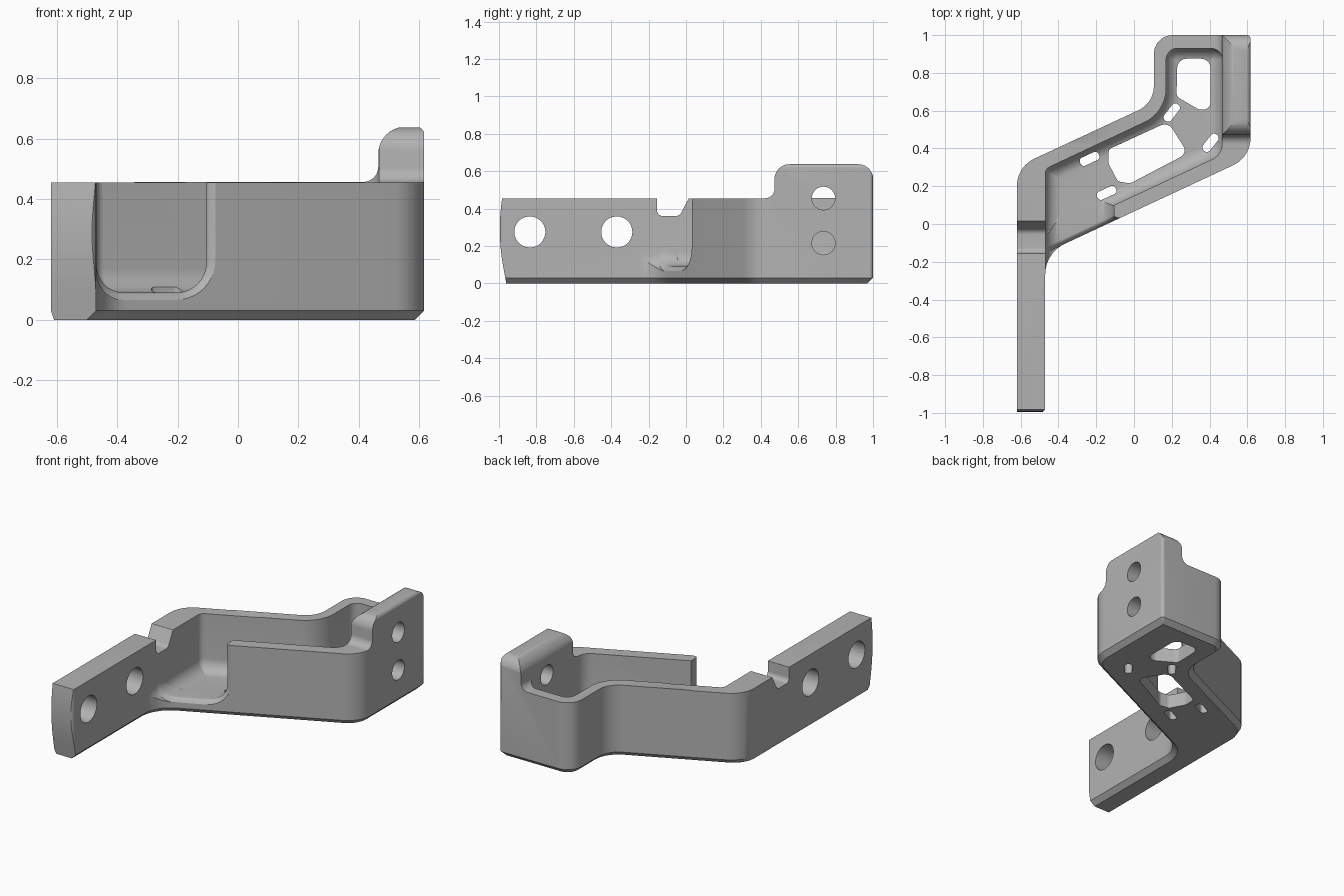
import bpy, bmesh, math
from mathutils import Vector

if "Cube" in bpy.data.objects:
    bpy.data.objects.remove(bpy.data.objects["Cube"])

grey = bpy.data.materials.new("plain grey")
grey.use_nodes = True
grey.diffuse_color = (0.45, 0.45, 0.45, 1)
grey.node_tree.nodes["Principled BSDF"].inputs["Base Color"].default_value = (0.45, 0.45, 0.45, 1)


def rounded(points, radii, n=10):
    """Polygon with filleted corners, n + 1 points per corner."""
    pts, out = [Vector(p) for p in points], []
    for i, p in enumerate(pts):
        a = (pts[i - 1] - p).normalized()
        b = (pts[(i + 1) % len(pts)] - p).normalized()
        r = max(radii[i], 0.001)
        half = a.angle(b) / 2
        centre = p + (a + b).normalized() * r / math.sin(half)
        s, e = p + a * r / math.tan(half) - centre, p + b * r / math.tan(half) - centre
        w = math.pi - 2 * half
        for k in range(n + 1):
            f = k / n
            out.append(centre + (s * math.sin((1 - f) * w) + e * math.sin(f * w)) / math.sin(w))
    return out


def inset(points, radii, dists):
    """Move each edge of a counterclockwise polygon inward, adjusting fillets."""
    pts, new, rad = [Vector(p) for p in points], [], []
    for i, p in enumerate(pts):
        u = (p - pts[i - 1]).normalized()
        v = (pts[(i + 1) % len(pts)] - p).normalized()
        d1, d2 = dists[i - 1], dists[i]
        turn = u.x * v.y - u.y * v.x
        new.append(p + (u * d2 - v * d1) * (-1 / turn))
        rad.append(radii[i] - math.copysign(min(d1, d2), turn))
    return new, rad


def loft(name, rings):
    """Closed solid through a stack of rings."""
    bm = bmesh.new()
    loops = [[bm.verts.new(p) for p in ring] for ring in rings]
    for lo, hi in zip(loops, loops[1:]):
        for i in range(len(lo)):
            j = (i + 1) % len(lo)
            bm.faces.new((lo[i], lo[j], hi[j], hi[i]))
    bm.faces.new(loops[0][::-1])
    bm.faces.new(loops[-1])
    bmesh.ops.recalc_face_normals(bm, faces=bm.faces)
    mesh = bpy.data.meshes.new(name)
    bm.to_mesh(mesh)
    bm.free()
    mesh.materials.append(grey)
    obj = bpy.data.objects.new(name, mesh)
    bpy.context.collection.objects.link(obj)
    return obj


def prism(name, ring, axis, lo, hi):
    def place(p, h):
        return {"x": (h, p.x, p.y), "y": (p.x, h, p.y), "z": (p.x, p.y, h)}[axis]
    return loft(name, [[place(p, h) for p in ring] for h in (lo, hi)])


def apply_boolean(target, cutter, operation):
    cutter.hide_render = True
    bpy.context.view_layer.objects.active = target
    mod = target.modifiers.new(cutter.name, "BOOLEAN")
    mod.object, mod.operation, mod.solver = cutter, operation, "EXACT"
    bpy.ops.object.modifier_apply(modifier=mod.name)
    bpy.data.objects.remove(cutter)


# Bracket body: plan outline with a chamfered lower edge
SLOPE = 0.467
plan = [(-.62, -1), (-.47, -1), (-.47, -.153), (.617, .354), (.617, 1), (.105, 1), (.105, .64), (-.62, .303)]
plan_r = [.005, .03, .18, .16, .02, .1, .14, .16]
foot = rounded(*inset(plan, plan_r, [.003, .03, .03, .03, .03, .03, .03, .01]))
outline = rounded(plan, plan_r)
body = loft("bracket", [[(p.x, p.y, z) for p in ring] for ring, z in
                        ((foot, 0), (outline, .03), (outline, .7))])

# Side silhouette: curved arm end, notch and raised flange
side = rounded([(-.952, -.05), (1.001, -.05), (1.001, .637), (.473, .637), (.473, .455), (.015, .455),
                (-.035, .36), (-.155, .36), (-.155, .455), (-.983, .455), (-1.01, .27)],
               [0, 0, .08, .08, .05, 0, .035, .03, 0, 0, 1.1])
apply_boolean(body, prism("side_shape", side, "x", -1, 1), "INTERSECT")

# Front silhouette: rounded flange top blending into the rear wall
front = rounded([(-.7, -.05), (.619, -.05), (.619, .64), (.465, .64), (.465, .457), (-.7, .457)],
                [0, 0, .03, .09, .05, 0])
apply_boolean(body, prism("front_shape", front, "y", -1.2, 1.2), "INTERSECT")

# Pocket with a filleted floor
FLOOR, FILLET = .09, .08
pocket = [(-.469, -.07), (.467, .367), (.467, .93), (.17, .93), (.17, .592), (-.469, .292)]
pocket_r = [.02, .09, .06, .06, .2, .04]
rings = []
for k in range(9):
    a = math.pi / 2 * k / 8
    d = FILLET * (1 - math.sin(a)) + .0001
    z = FLOOR + FILLET * (1 - math.cos(a))
    rings.append([(p.x, p.y, z) for p in rounded(*inset(pocket, pocket_r, [d] * 6))])
rings.append([(p[0], p[1], 1) for p in rings[-1]])
apply_boolean(body, loft("pocket", rings), "DIFFERENCE")

# Opening through the front wall, flared at its outer edge
rings = []
flare = [(-.3, .03), (0, .03)] + [(.03 * math.sin(a), .03 * (1 - math.sin(a)) ** 2)
                                  for a in (.3, .6, .9, 1.2, math.pi / 2)] + [(.2, 0)]
for depth, g in flare:
    ring = rounded([(-.469, FLOOR - g * .8), (-.105 + g, FLOOR - g * .8), (-.105 + g, 1), (-.469, 1)],
                   [.09, .1 + g, 0, 0])
    rings.append([(p.x, -.153 + SLOPE * (p.x + .47) + depth, p.y) for p in ring])
apply_boolean(body, loft("opening", rings), "DIFFERENCE")

# Floor windows
window_rear = rounded([(.23, .875), (.405, .875), (.405, .605), (.345, .605), (.225, .675)],
                      [.05, .05, .04, .04, .03])
window_main = rounded([(-.135, .395), (.18, .54), (.285, .375), (-.02, .215), (-.085, .225), (-.135, .32)],
                      [.03, .05, .04, .04, .03, .04])
for ring in (window_rear, window_main):
    apply_boolean(body, prism("window", ring, "z", -.1, .3), "DIFFERENCE")

# Floor slots
for x, y, degrees in ((-.235, .345, 25), (-.145, .165, 25), (.2, .59, 52), (.405, .43, 52)):
    u = Vector((math.cos(math.radians(degrees)), math.sin(math.radians(degrees))))
    v = Vector((-u.y, u.x))
    corners = [Vector((x, y)) + u * i * .054 + v * j * .023 for i, j in ((-1, -1), (1, -1), (1, 1), (-1, 1))]
    apply_boolean(body, prism("slot", rounded(corners, [.02] * 4), "z", -.1, .3), "DIFFERENCE")

# Bolt holes through the arm and the flange
for x, y, z, r in ((-.55, -.835, .275, .083), (-.55, -.37, .275, .083),
                   (.55, .735, .215, .062), (.55, .735, .455, .062)):
    circle = [Vector((y + r * math.cos(t * math.tau / 48), z + r * math.sin(t * math.tau / 48)))
              for t in range(48)]
    apply_boolean(body, prism("bolt_hole", circle, "x", x - .15, x + .15), "DIFFERENCE")

# Smooth fillets, sharp edges
bpy.ops.object.select_all(action="DESELECT")
body.select_set(True)
bpy.context.view_layer.objects.active = body
bpy.ops.object.shade_smooth_by_angle(angle=math.radians(30))
